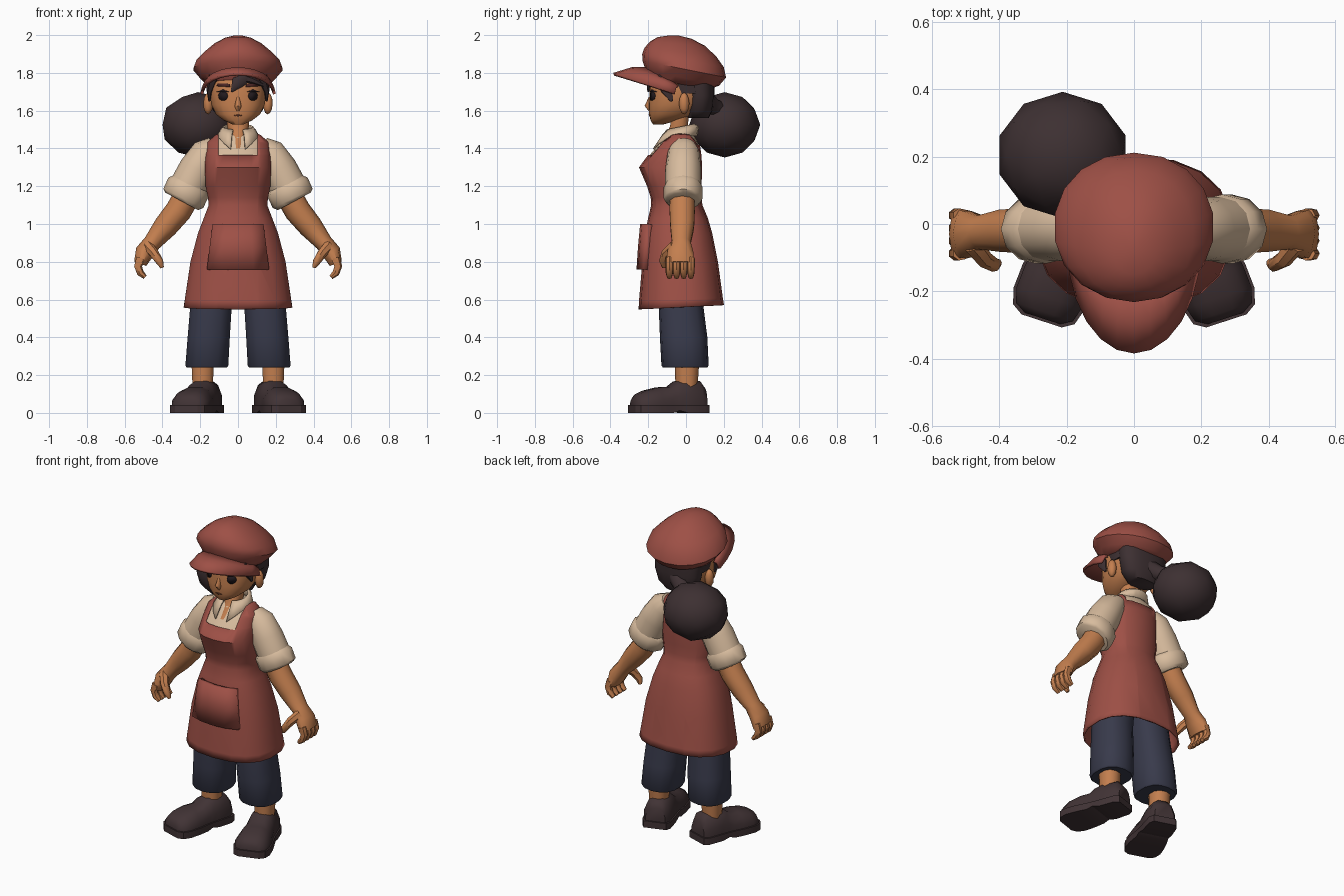
import bpy, bmesh
from math import sin, cos, pi, radians
from mathutils import Vector
from mathutils.bvhtree import BVHTree

start = bpy.data.objects.get("Cube")
if start:
    bpy.data.objects.remove(start, do_unlink=True)


def material(name, code):
    rgb = [((c / 255 + .055) / 1.055) ** 2.4 for c in bytes.fromhex(code)]
    m = bpy.data.materials.new(name)
    m.use_nodes = True
    m.diffuse_color = (*rgb, 1)
    m.node_tree.nodes["Principled BSDF"].inputs["Base Color"].default_value = (*rgb, 1)
    return m


red = material("brick red cloth", "9E5046")
skin_tone = material("warm skin", "C47F4F")
cream = material("cream cloth", "D8BC9E")
hair = material("dark hair", "3D3032")
navy = material("navy cloth", "383A4B")
leather = material("dark leather", "413335")
eye_dark = material("eye dark", "211A1E")
brow_brown = material("brow brown", "4A2624")
lip = material("lip brown", "8E4F38")


def finish(name, bm, mat, thickness=0, angle=50):
    """Turn a bmesh into a shaded object."""
    bmesh.ops.recalc_face_normals(bm, faces=bm.faces)
    mesh = bpy.data.meshes.new(name)
    bm.to_mesh(mesh)
    bm.free()
    mesh.materials.append(mat)
    ob = bpy.data.objects.new(name, mesh)
    bpy.context.collection.objects.link(ob)
    bpy.ops.object.select_all(action='DESELECT')
    ob.select_set(True)
    bpy.context.view_layer.objects.active = ob
    bpy.ops.object.shade_smooth_by_angle(angle=radians(angle))
    if thickness:
        mod = ob.modifiers.new("thickness", 'SOLIDIFY')
        mod.thickness = thickness
    return ob


def skin(rings, closed=True, cap=True):
    """Bridge equal rings of points with quads."""
    bm = bmesh.new()
    rows = [[bm.verts.new(p) for p in ring] for ring in rings]
    n = len(rows[0])
    for a, b in zip(rows, rows[1:]):
        for i in range(n if closed else n - 1):
            j = (i + 1) % n
            bm.faces.new((a[i], a[j], b[j], b[i]))
    if cap:
        bm.faces.new(rows[0])
        bm.faces.new(rows[-1])
    return bm


def oval(z, half, front, back, tilt=0, cx=0, grow=0, sides=18, power=2.4):
    """Horizontal rounded ring; tilt lifts it along y."""
    cy, ry, rx = (front + back) / 2, (back - front) / 2 + grow, half + grow
    ring = []
    for i in range(sides):
        a = 2 * pi * (i + .5) / sides
        c, s = cos(a), sin(a)
        x = rx * abs(c) ** (2 / power) * (1 if c > 0 else -1)
        y = ry * abs(s) ** (2 / power) * (1 if s > 0 else -1)
        ring.append((cx + x, cy + y, z + tilt * y))
    return ring


def loft(name, rows, mat, **options):
    return finish(name, skin([oval(*r, **options) for r in rows]), mat)


def tube(name, path, mat, side=1, sides=10):
    """Limb along points (x, y, z, width radius, depth radius)."""
    pts = [Vector((p[0] * side, p[1], p[2])) for p in path]
    rings = []
    for i, p in enumerate(pts):
        t = (pts[min(i + 1, len(pts) - 1)] - pts[max(i - 1, 0)]).normalized()
        n = t.cross(Vector((0, 1, 0))).normalized()
        b = n.cross(t)
        turn = [2 * pi * k / sides for k in range(sides)]
        rings.append([p + n * path[i][3] * cos(a) + b * path[i][4] * sin(a) for a in turn])
    return finish(name, skin(rings), mat)


def blob(name, centre, size, mat, detail=2):
    bm = bmesh.new()
    bmesh.ops.create_icosphere(bm, subdivisions=detail, radius=1)
    bmesh.ops.scale(bm, vec=size, verts=bm.verts)
    bmesh.ops.translate(bm, vec=centre, verts=bm.verts)
    return finish(name, bm, mat)


# Shirt body and the apron that wraps it
upper = [(1.1, .148, -.175, .078), (1.14, .152, -.178, .073), (1.2, .165, -.197, .073),
         (1.3, .168, -.24, .077), (1.37, .165, -.188, .072), (1.43, .157, -.135, .063),
         (1.47, .115, -.1, .045), (1.49, .07, -.08, .03)]
skirt = [(.56, .282, -.242, .192, .05), (.6, .276, -.24, .186, .04), (.8, .246, -.222, .16),
         (.95, .206, -.207, .13), (1.03, .175, -.192, .107)]
loft("shirt_body", upper, cream)
apron = skin([oval(*r, grow=.009) for r in skirt + upper], cap=False)
for x, z in ((.105, 0), (-.105, 0), (0, 1.365), (0, 1.42)):
    bmesh.ops.bisect_plane(apron, geom=apron.verts[:] + apron.edges[:] + apron.faces[:],
                           plane_co=(x, 0, z), plane_no=(1, 0, 0) if x else (0, 0, 1))
neckline = []
for f in apron.faces:
    c = f.calc_center_median()
    if abs(c.x) < .105 and c.z > (1.365 if c.y < -.04 else 1.42):
        neckline.append(f)
bmesh.ops.delete(apron, geom=neckline, context='FACES')
finish("apron", apron, red, thickness=.01)

# Apron pocket, curved around the front
pocket = [[(half * u, y + .035 * u * u, z) for u in (-1, -.5, 0, .5, 1)]
          for z, half, y in ((.76, .165, -.262), (.88, .15, -.254), (1, .135, -.243))]
finish("apron_pocket", skin(pocket, closed=False, cap=False), red, thickness=.04)

# Neck and open collar
loft("neck", [(1.4, .02, -.168, -.05), (1.46, .045, -.11, .02),
              (1.52, .06, -.085, .01), (1.59, .06, -.08, .02)], skin_tone, sides=12)
angles = [radians(20 + 320 * i / 16) for i in range(17)]
collar = [[(.08 * sin(a), -.03 - .075 * cos(a), 1.515 - .015 * cos(a)) for a in angles],
          [(.096 * sin(a), -.03 - .1 * cos(a), 1.495 - .02 * cos(a)) for a in angles],
          [(.115 * sin(a), -.03 - (.155 if cos(a) > 0 else .09) * cos(a),
            1.465 - .08 * max(0, cos(a)) ** 3) for a in angles]]
finish("shirt_collar", skin(collar, closed=False, cap=False), cream, thickness=.01)

# Head
head = loft("head", [(1.527, .03, -.175, -.12), (1.55, .078, -.188, -.04), (1.58, .117, -.195, .04),
                     (1.63, .142, -.198, .1), (1.68, .15, -.194, .12), (1.74, .152, -.192, .13),
                     (1.8, .14, -.17, .12)], skin_tone, sides=22)
tube("nose", [(0, -.19, 1.67, .008, .008), (0, -.199, 1.625, .018, .02),
              (0, -.19, 1.6, .01, .008)], skin_tone, sides=8)
tree = BVHTree.FromPolygons([v.co for v in head.data.vertices],
                            [p.vertices for p in head.data.polygons])


def face_plate(name, outline, mat, lift=.004):
    """Thin plate laid on the front of the head."""
    bm = bmesh.new()
    verts = []
    for x, z in outline:
        hit = tree.ray_cast(Vector((x, -1, z)), Vector((0, 1, 0)))[0]
        verts.append(bm.verts.new((x, hit.y - lift, z)))
    bm.faces.new(verts)
    return finish(name, bm, mat, thickness=.004)


face_plate("mouth", [(-.024, 1.574), (0, 1.57), (.024, 1.574), (0, 1.579)], lip)
for side, label in ((1, "left"), (-1, "right")):
    ring = [2 * pi * i / 10 for i in range(10)]
    face_plate(label + "_eye", [(side * .08 + .025 * cos(a), 1.678 + .026 * sin(a)) for a in ring], eye_dark)
    face_plate(label + "_eyelid", [(side * x, z) for x, z in
               ((.045, 1.698), (.08, 1.712), (.115, 1.7), (.08, 1.7))], eye_dark, lift=.006)
    face_plate(label + "_brow", [(side * x, z) for x, z in
               ((.04, 1.725), (.045, 1.742), (.105, 1.745), (.112, 1.73))], brow_brown)
    blob(label + "_ear", (side * .158, -.01, 1.638), (.026, .028, .058), skin_tone)
    tube(label + "_hair_lock", [(.125, -.14, 1.78, .03, .03), (.15, -.1, 1.71, .018, .035),
                                (.152, -.075, 1.65, .005, .008)], hair, side, sides=6)

# Hair under the cap, fringe and bunched ponytail
loft("back_hair", [(1.56, .09, .01, .12), (1.6, .132, 0, .14), (1.68, .155, 0, .15),
                   (1.78, .16, -.02, .15)], hair)
loft("side_hair", [(1.69, .154, -.11, .14), (1.78, .16, -.16, .14)], hair)
tube("fringe_lock", [(.04, -.175, 1.79, .045, .02), (-.005, -.196, 1.745, .032, .014),
                     (-.035, -.2, 1.7, .004, .005)], hair, sides=6)
tube("fringe_sweep", [(-.01, -.18, 1.785, .03, .02), (.07, -.178, 1.762, .02, .018),
                      (.135, -.14, 1.735, .008, .01)], hair, sides=6)
tube("hair_tie", [(-.02, .1, 1.65, .06, .06), (-.07, .14, 1.62, .045, .05),
                  (-.13, .18, 1.58, .07, .07)], hair, sides=8)
blob("ponytail", (-.212, .205, 1.525), (.197, .188, .173), hair)

# Puffy cap and its arched peak
loft("cap", [(1.74, .165, -.19, .13, -.15), (1.775, .2, -.215, .175, -.22),
             (1.82, .238, -.23, .212, -.2), (1.865, .222, -.232, .2, -.16),
             (1.91, .178, -.22, .16, -.12), (1.955, .125, -.19, .1, -.08),
             (1.985, .07, -.15, .03, -.05), (1.998, .02, -.09, -.04)], red, power=2.1)
angles = [radians(-90 + 15 * i) for i in range(13)]
inner = [(.17 * sin(a), -.04 - .15 * cos(a), 1.735 + .095 * cos(a)) for a in angles]
outer = [(.2 * sin(a), -.06 - .325 * cos(a), 1.69 + .11 * cos(a)) for a in angles]
middle = [(Vector(p) + Vector(q)) / 2 + Vector((0, 0, .015)) for p, q in zip(inner, outer)]
finish("cap_peak", skin([inner, middle, outer], closed=False, cap=False), red, thickness=.015)

# Arms, hands, legs and shoes
for side, label in ((1, "left"), (-1, "right")):
    tube(label + "_sleeve", [(.12, -.01, 1.42, .05, .06), (.16, -.012, 1.38, .085, .085),
                             (.215, -.015, 1.29, .098, .095), (.262, -.015, 1.2, .1, .095)], cream, side, 12)
    tube(label + "_cuff", [(.252, -.015, 1.215, .098, .09), (.262, -.015, 1.195, .118, .103),
                           (.29, -.015, 1.135, .117, .103), (.298, -.015, 1.12, .098, .088)], cream, side, 12)
    tube(label + "_forearm", [(.27, -.02, 1.15, .07, .068), (.315, -.02, 1.07, .07, .07),
                              (.385, -.02, .985, .064, .066), (.455, -.025, .9, .047, .052),
                              (.495, -.03, .85, .05, .072), (.518, -.03, .79, .034, .078)], skin_tone, side)
    for k in range(4):
        y = -.088 + .038 * k
        tube(f"{label}_finger_{k + 1}", [(.515, y, .82, .025, .021), (.53, y, .775, .022, .021),
             (.517, y, .74, .02, .02), (.492, y, .718, .012, .014)], skin_tone, side, 7)
    tube(label + "_thumb", [(.48, -.06, .885, .03, .03), (.445, -.105, .845, .026, .026),
                            (.415, -.122, .8, .021, .021), (.402, -.115, .77, .01, .012)], skin_tone, side, 7)
    rings = [oval(z, half, front, back, cx=side * cx, sides=14) for z, cx, half, front, back in
             ((.24, .165, .108, -.122, .112), (.25, .165, .116, -.13, .12), (.4, .155, .114, -.138, .113),
              (.58, .142, .112, -.145, .09), (.75, .12, .11, -.13, .08))]
    finish(label + "_trouser_leg", skin(rings), navy)
    loft(label + "_ankle", [(.12, .055, -.055, .06), (.27, .062, -.06, .07)], skin_tone,
         cx=side * .187, sides=10)
    # Shoe sections run heel to toe: distance, half width, height
    turn = radians(18)
    forward = Vector((side * sin(turn), -cos(turn), 0))
    across = Vector((cos(turn), side * sin(turn), 0))
    heel = Vector((side * .15, .095, 0))
    sections = [(0, .06, .13), (.03, .078, .168), (.12, .082, .176), (.165, .084, .165), (.2, .088, .138),
                (.26, .098, .135), (.33, .102, .118), (.375, .088, .098), (.395, .055, .075)]
    rings, soles = [], []
    for d, w, h in sections:
        base = heel + forward * d
        rings.append([base + across * w * u + Vector((0, 0, max(.03, h * v))) for u, v in
                      ((-1, 0), (-1, .55), (-.72, .88), (-.35, 1), (.35, 1), (.72, .88), (1, .55), (1, 0))])
        base = heel + forward * (d * 1.04 - .008)
        lift = .012 if .14 < d < .19 else 0
        soles.append([base + across * (w + .008) * u + Vector((0, 0, z)) for u, z in
                      ((-1, lift), (-1, .042), (1, .042), (1, lift))])
    finish(label + "_shoe", skin(rings), leather)
    finish(label + "_sole", skin(soles), leather, angle=30)
